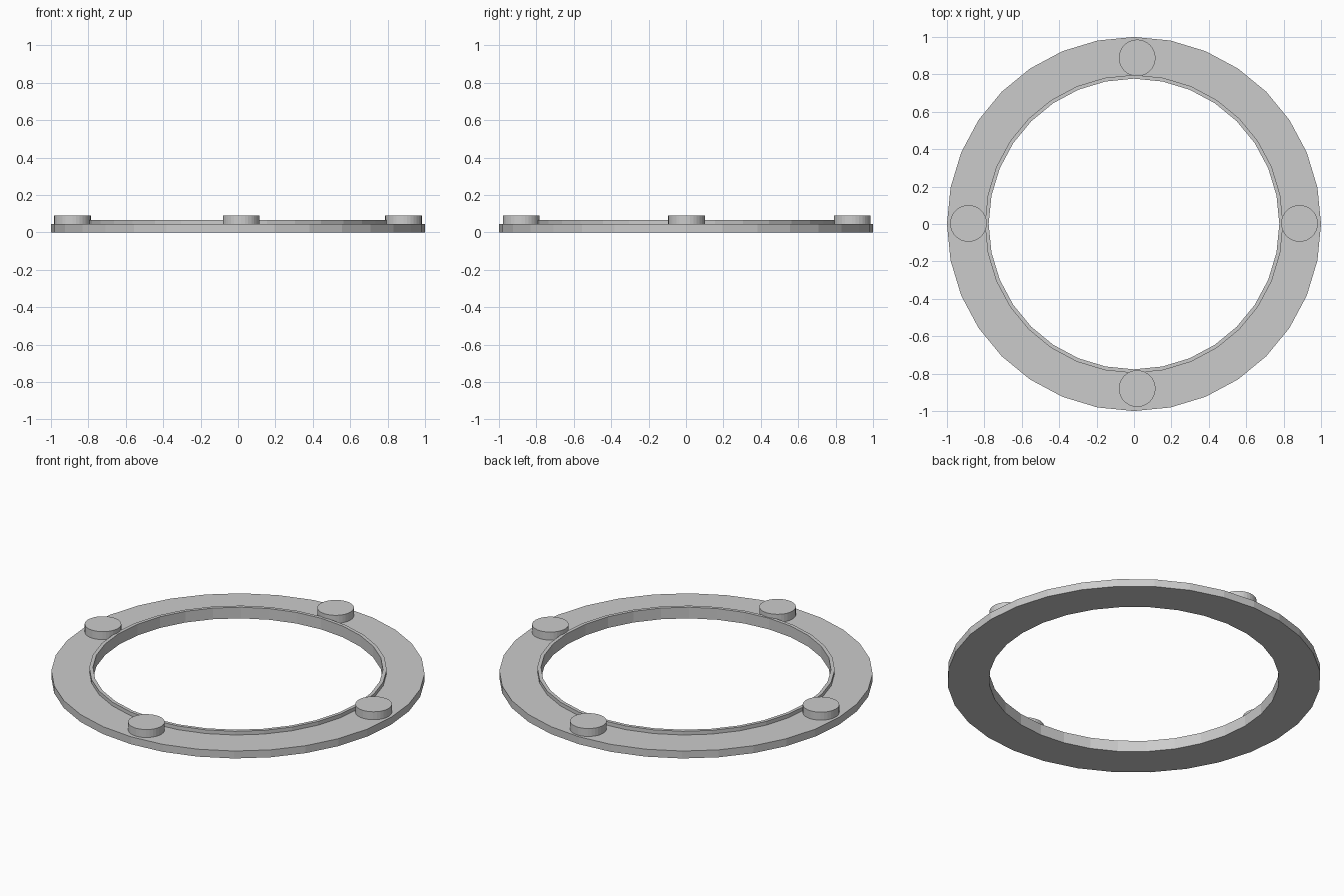
import bpy
import bmesh
import math

if "Cube" in bpy.data.objects:
    bpy.data.objects.remove(bpy.data.objects["Cube"])

SIDES = 32

grey = bpy.data.materials.new("light_grey")
grey.diffuse_color = (0.6, 0.6, 0.6, 1)
grey.use_nodes = True
grey.node_tree.nodes["Principled BSDF"].inputs["Base Color"].default_value = grey.diffuse_color


def finish(name, bm):
    bmesh.ops.recalc_face_normals(bm, faces=bm.faces)
    mesh = bpy.data.meshes.new(name)
    bm.to_mesh(mesh)
    bm.free()
    mesh.materials.append(grey)
    obj = bpy.data.objects.new(name, mesh)
    bpy.context.collection.objects.link(obj)
    return obj


def lathe(name, profile):
    """Spin a closed (radius, height) profile around z."""
    bm = bmesh.new()
    rings = []
    for i in range(SIDES):
        a = 2 * math.pi * i / SIDES
        rings.append([bm.verts.new((r * math.cos(a), r * math.sin(a), z)) for r, z in profile])
    n = len(profile)
    for i in range(SIDES):
        p, q = rings[i], rings[(i + 1) % SIDES]
        for j in range(n):
            k = (j + 1) % n
            bm.faces.new((p[j], q[j], q[k], p[k]))
    return finish(name, bm)


def disc(name, x, y, radius, z0, z1):
    bm = bmesh.new()
    bmesh.ops.create_cone(bm, cap_ends=True, segments=SIDES, radius1=radius,
                          radius2=radius, depth=z1 - z0)
    bmesh.ops.translate(bm, verts=bm.verts, vec=(x, y, (z0 + z1) / 2))
    return finish(name, bm)


# Flat ring with a thin raised lip around its opening
lathe("ring_with_lip", [(0.777, 0), (1, 0), (1, 0.044), (0.797, 0.044),
                        (0.797, 0.066), (0.777, 0.066)])

# Four round pads standing on the ring
pads = {"right_pad": (0.885, 0.003), "left_pad": (-0.885, 0.003),
        "back_pad": (0.017, 0.888), "front_pad": (0.017, -0.88)}
for name, (x, y) in pads.items():
    disc(name, x, y, 0.098, 0.044, 0.091)
